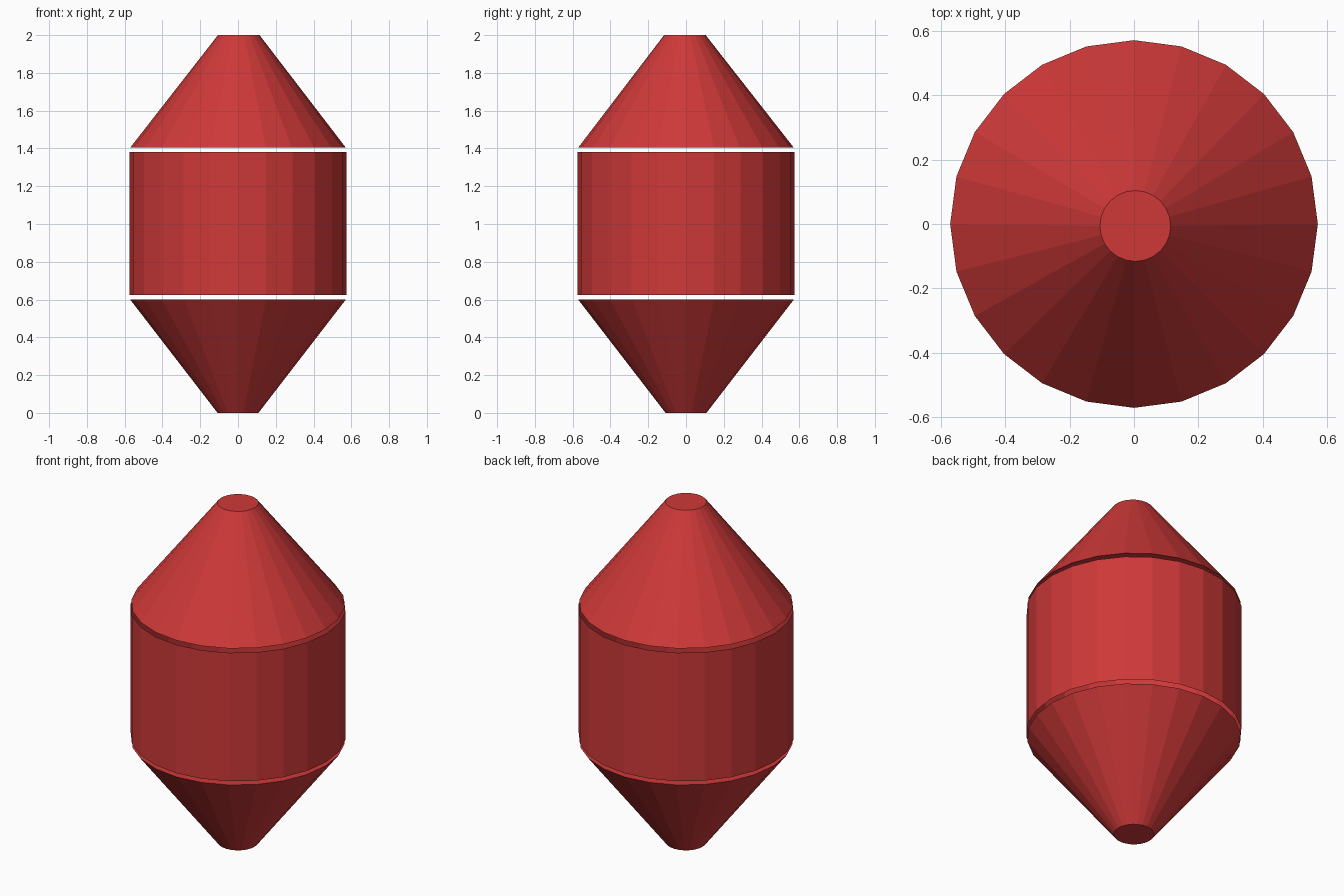
import bpy, bmesh, math

if "Cube" in bpy.data.objects:
    bpy.data.objects.remove(bpy.data.objects["Cube"])

SIDES = 24

# Shared red material
red = bpy.data.materials.new("red")
red.diffuse_color = (0.62, 0.04, 0.04, 1)
red.use_nodes = True
red.node_tree.nodes["Principled BSDF"].inputs["Base Color"].default_value = red.diffuse_color


def ring(bm, radius, z, cx=0.0, cy=0.0):
    step = 2 * math.pi / SIDES
    return [bm.verts.new((cx + radius * math.cos(i * step),
                          cy + radius * math.sin(i * step), z))
            for i in range(SIDES)]


def frustum(name, low, high, capped):
    """Flat-sided band between two rings, each given as (radius, z, cx, cy)."""
    bm = bmesh.new()
    a, b = ring(bm, *low), ring(bm, *high)
    for i in range(SIDES):
        j = (i + 1) % SIDES
        bm.faces.new((a[i], a[j], b[j], b[i]))
    if capped:
        bm.faces.new(a[::-1])
        bm.faces.new(b)
    mesh = bpy.data.meshes.new(name)
    bm.to_mesh(mesh)
    bm.free()
    mesh.materials.append(red)
    obj = bpy.data.objects.new(name, mesh)
    bpy.context.collection.objects.link(obj)
    return obj


# Lower cone, closed at both ends
frustum("lower_cone", (0.108, 0.0), (0.571, 0.6), True)

# Open-ended middle tube, separated from both cones by a narrow gap
frustum("middle_tube", (0.575, 0.624), (0.575, 1.38), False)

# Upper cone, its tip very slightly off centre
frustum("upper_cone", (0.571, 1.404), (0.11, 2.0, 0.004, -0.006), True)
